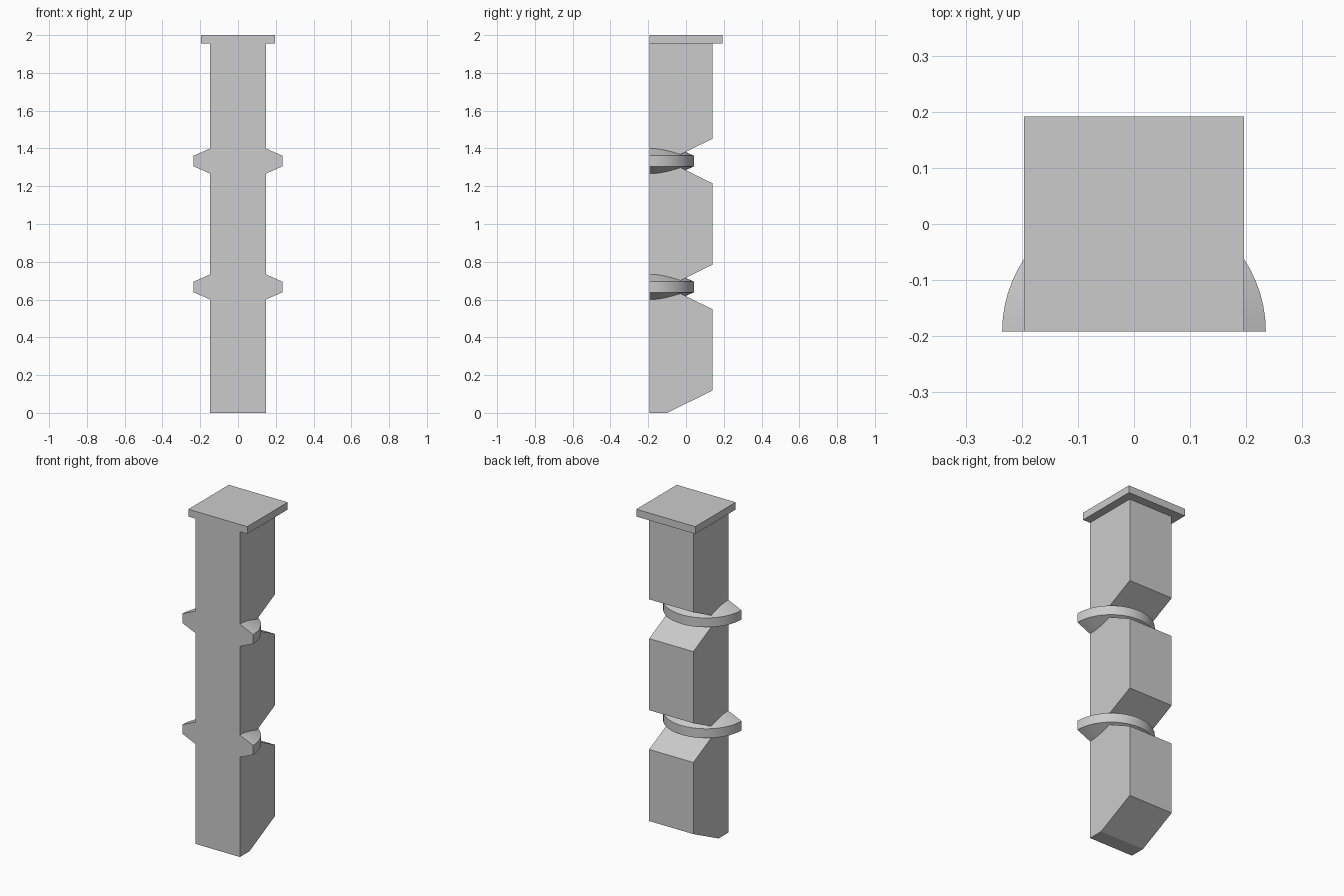
import bpy, bmesh, math
from mathutils import Matrix, Vector

cube = bpy.data.objects.get("Cube")
if cube:
    bpy.data.objects.remove(cube, do_unlink=True)

grey = bpy.data.materials.new("stone_grey")
grey.use_nodes = True
COLOUR = (0.6, 0.6, 0.6, 1)
grey.diffuse_color = COLOUR
grey.node_tree.nodes["Principled BSDF"].inputs["Base Color"].default_value = COLOUR

FRONT, BACK, NOTCH = -0.192, 0.14, -0.1   # depth positions
HALF_WIDTH = 0.147
STEP = 2 / 3                              # height of one block
SLOPE = 0.118                             # rise of each slanted cut


def finish(name, bm):
    bmesh.ops.recalc_face_normals(bm, faces=bm.faces)
    mesh = bpy.data.meshes.new(name)
    bm.to_mesh(mesh)
    bm.free()
    mesh.materials.append(grey)
    obj = bpy.data.objects.new(name, mesh)
    bpy.context.collection.objects.link(obj)
    return obj


# Post: side profile with V notches, extruded across the width
profile = [(FRONT, 2 - 0.02), (FRONT, 0), (NOTCH, 0)]
for i in range(3):
    base = i * STEP
    profile.append((BACK, base + SLOPE))
    if i < 2:
        profile += [(BACK, base + STEP - SLOPE), (NOTCH, base + STEP)]
profile.append((BACK, 2 - 0.02))
bm = bmesh.new()
face = bm.faces.new([bm.verts.new((-HALF_WIDTH, y, z)) for y, z in profile])
side = bmesh.ops.extrude_face_region(bm, geom=[face])["geom"]
bmesh.ops.translate(bm, vec=(2 * HALF_WIDTH, 0, 0),
                    verts=[v for v in side if isinstance(v, bmesh.types.BMVert)])
finish("post", bm)

# Square cap on top
bm = bmesh.new()
bmesh.ops.create_cube(bm, size=1, matrix=Matrix.Translation((0, 0, 1.978))
                      @ Matrix.Diagonal((0.392, 0.384, 0.044, 1)))
finish("cap", bm)

# Half-round collars with tapered top and bottom, seated in the notches
for name, height in (("lower_collar", STEP), ("upper_collar", 2 * STEP)):
    bm = bmesh.new()
    outline = [(0, -0.067), (HALF_WIDTH, -0.067), (0.235, -0.028),
               (0.235, 0.028), (HALF_WIDTH, 0.067), (0, 0.067)]
    verts = [bm.verts.new((r, FRONT, height + z)) for r, z in outline]
    edges = [bm.edges.new(pair) for pair in zip(verts, verts[1:])]
    bmesh.ops.spin(bm, geom=verts + edges, cent=(0, FRONT, 0), axis=(0, 0, 1),
                   angle=math.pi, steps=32)
    bmesh.ops.remove_doubles(bm, verts=bm.verts, dist=0.0001)
    bmesh.ops.holes_fill(bm, edges=[e for e in bm.edges if e.is_boundary])
    collar = finish(name, bm)
    bpy.ops.object.select_all(action="DESELECT")
    collar.select_set(True)
    bpy.context.view_layer.objects.active = collar
    bpy.ops.object.shade_smooth_by_angle(angle=math.radians(20))
